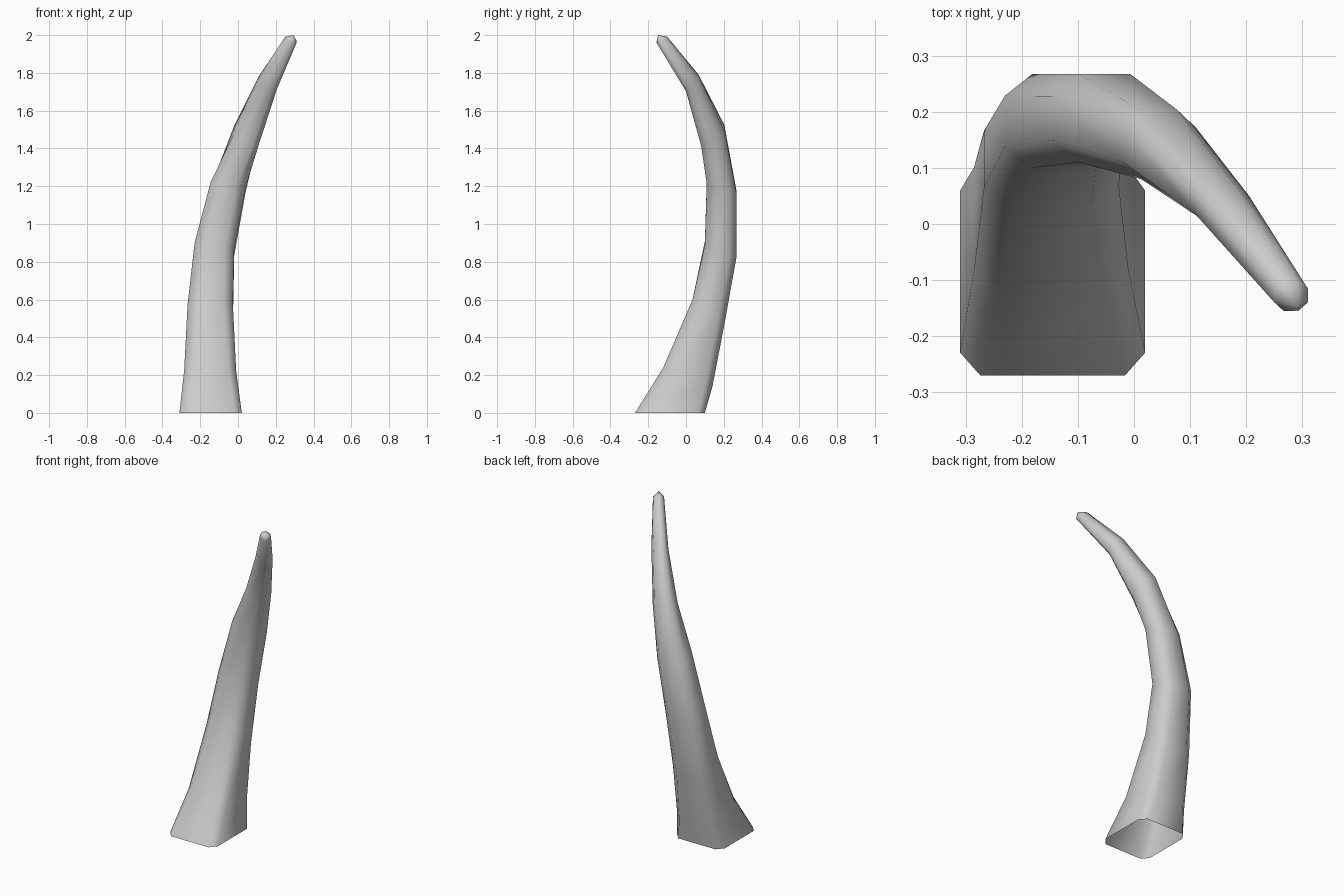
import bpy
import bmesh

cube = bpy.data.objects.get("Cube")
if cube:
    bpy.data.objects.remove(cube, do_unlink=True)

# One flat colour for the horn
bone = bpy.data.materials.new("pale grey horn")
bone.use_nodes = True
colour = (0.6, 0.6, 0.6, 1)
bone.diffuse_color = colour
bone.node_tree.nodes["Principled BSDF"].inputs["Base Color"].default_value = colour

# Sections from root to tip:
# left x, right x, front y, back y, left z, right z, front z, back z, chamfer share
SECTIONS = [
    (-.31, .02, -.27, .1, 0, 0, 0, 0, .11),
    (-.285, -.01, -.12, .14, .19, .19, .24, .14, .15),
    (-.267, -.027, .035, .2, .53, .53, .6, .45, .2),
    (-.23, -.02, .1, .267, .88, .85, .9, .83, .23),
    (-.145, .04, .11, .267, 1.21, 1.18, 1.22, 1.17, .25),
    (-.02, .11, .08, .203, 1.5, 1.44, 1.43, 1.51, .25),
    (.11, .205, 0, .067, 1.765, 1.73, 1.71, 1.78, .25),
    (.25, .31, -.155, -.1, 1.985, 1.965, 1.963, 1.988, .28),
]
APEX = (.293, -.148, 2)


def section_ring(bm, section):
    """Chamfered rectangle lying in a tilted plane."""
    left, right, front, back, zl, zr, zf, zb, share = section
    cx, cy = (left + right) / 2, (front + back) / 2
    hx, hy = (right - left) / 2, (back - front) / 2
    zc = (zl + zr + zf + zb) / 4
    inner = 1 - 2 * share
    outline = []
    for sx, sy in ((1, -1), (1, 1), (-1, 1), (-1, -1)):
        corner = [(sx * inner, sy), (sx, sy * inner)]
        outline += corner if sx * sy < 0 else corner[::-1]
    return [bm.verts.new((cx + u * hx, cy + v * hy,
                          zc + u * (zr - zl) / 2 + v * (zb - zf) / 2))
            for u, v in outline]


# Curved, tapering horn with an open root and a blunt point
bm = bmesh.new()
rings = [section_ring(bm, section) for section in SECTIONS]
for low, high in zip(rings, rings[1:]):
    for i in range(len(low)):
        j = (i + 1) % len(low)
        bm.faces.new((low[i], low[j], high[j], high[i]))
tip = bm.verts.new(APEX)
last = rings[-1]
for i in range(len(last)):
    bm.faces.new((last[i], last[(i + 1) % len(last)], tip))
for face in bm.faces:
    face.smooth = True

mesh = bpy.data.meshes.new("horn")
bm.to_mesh(mesh)
bm.free()
mesh.materials.append(bone)
horn = bpy.data.objects.new("horn", mesh)
bpy.context.collection.objects.link(horn)
